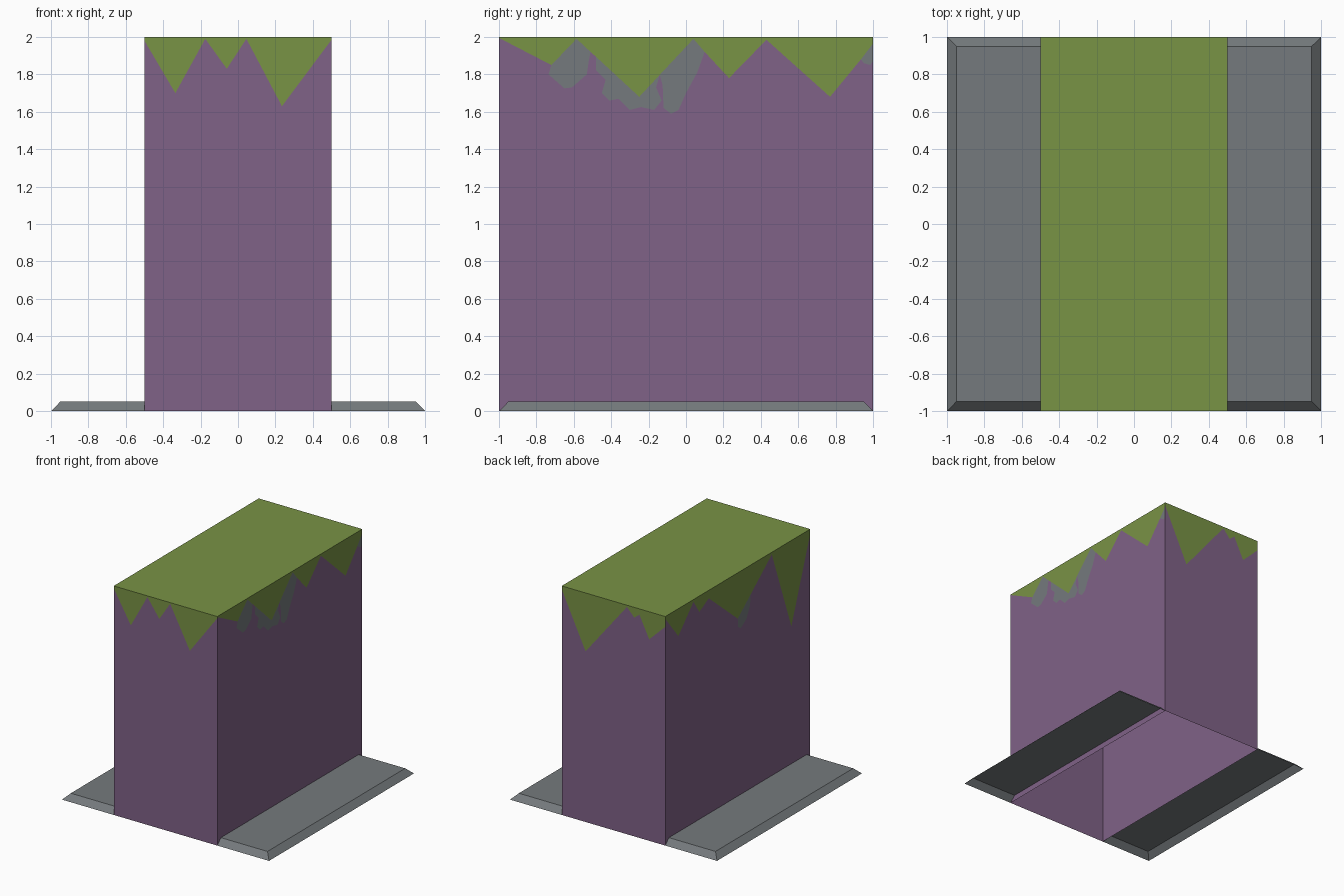
import bpy, bmesh
from mathutils import Vector

if "Cube" in bpy.data.objects:
    bpy.data.objects.remove(bpy.data.objects["Cube"])


def material(name, rgb):
    lin = [((c / 255 + 0.055) / 1.055) ** 2.4 for c in rgb]
    m = bpy.data.materials.new(name)
    m.diffuse_color = (*lin, 1)
    m.use_nodes = True
    m.node_tree.nodes["Principled BSDF"].inputs["Base Color"].default_value = m.diffuse_color
    return m


purple = material("purple_soil", (128, 98, 135))
green = material("moss_green", (121, 147, 69))
grey = material("stone_grey", (117, 122, 125))
PURPLE, GREEN, GREY = 0, 1, 2


def add_face(bm, pts, outward, mat):
    f = bm.faces.new([bm.verts.new(p) for p in pts])
    f.normal_update()
    if f.normal.dot(Vector(outward)) < 0:
        f.normal_flip()
    f.material_index = mat


def finish(bm, name):
    bmesh.ops.remove_doubles(bm, verts=bm.verts, dist=1e-5)
    me = bpy.data.meshes.new(name)
    bm.to_mesh(me)
    bm.free()
    for m in (purple, green, grey):
        me.materials.append(m)
    ob = bpy.data.objects.new(name, me)
    bpy.context.collection.objects.link(ob)
    return ob


def wall(bm, place, outward, drip, patches={}):
    """Green above the drip line, grey patches hanging from it, purple below."""
    u0, u1 = drip[0][0], drip[-1][0]

    def put(pts, mat):
        add_face(bm, [place(u, z) for u, z in pts], outward, mat)

    put(drip + [(u1, 2), (u0, 2)], GREEN)
    edge, i = [], 0
    starts = {a: (b, low) for (a, b), low in patches.items()}
    while i < len(drip):
        edge.append(drip[i])
        if i in starts:
            b, low = starts[i]
            put(drip[i:b + 1] + low[::-1], GREY)
            edge += low
            i = b
        else:
            i += 1
    put(edge + [(u1, 0), (u0, 0)], PURPLE)


# Tall block, open underneath
bm = bmesh.new()
add_face(bm, [(-.5, -1, 2), (.5, -1, 2), (.5, 1, 2), (-.5, 1, 2)], (0, 0, 1), GREEN)

# Front wall
wall(bm, lambda u, z: (u, -1, z), (0, -1, 0),
     [(-.5, 1.98), (-.335, 1.7), (-.175, 1.99), (-.06, 1.83), (.045, 1.99),
      (.235, 1.63), (.5, 1.985)])

# Back wall
wall(bm, lambda u, z: (u, 1, z), (0, 1, 0),
     [(-.5, 1.91), (-.345, 1.76), (-.25, 1.95), (-.2, 1.91), (-.13, 1.985),
      (.27, 1.49), (.5, 1.97)])

# Right wall with stone patches
wall(bm, lambda u, z: (.5, u, z), (1, 0, 0),
     [(-1, 1.995), (-.72, 1.85), (-.585, 1.99), (-.51, 1.92), (-.48, 1.893),
      (-.25, 1.68), (-.14, 1.798), (.04, 1.99), (.1, 1.92), (.23, 1.78),
      (.43, 1.985), (.77, 1.68), (.935, 1.88), (1, 1.965)],
     {(1, 3): [(-.735, 1.8), (-.69, 1.76), (-.65, 1.725), (-.61, 1.73), (-.53, 1.8), (-.52, 1.87)],
      (4, 6): [(-.48, 1.82), (-.43, 1.77), (-.45, 1.7), (-.41, 1.66), (-.36, 1.67),
               (-.3, 1.61), (-.24, 1.625), (-.17, 1.61), (-.13, 1.66), (-.16, 1.73)],
      (6, 8): [(-.125, 1.74), (-.12, 1.62), (-.08, 1.59), (-.04, 1.61), (0, 1.7), (.06, 1.81)],
      (12, 13): [(.95, 1.86), (.985, 1.85), (.999, 1.87)]})

# Left wall with one stone patch
wall(bm, lambda u, z: (-.5, u, z), (-1, 0, 0),
     [(-1, 1.96), (-.74, 1.25), (-.47, 1.98), (-.18, 1.745), (0, 1.6),
      (.4, 1.93), (.53, 1.86), (.61, 1.98), (.82, 1.76), (1, 1.98)],
     {(3, 4): [(-.17, 1.65), (-.12, 1.55), (-.04, 1.5), (0, 1.53)]})
finish(bm, "block")

# Low stone ledges with sloped outer rims, open underneath
for name, s in (("ledge_right", 1), ("ledge_left", -1)):
    bm = bmesh.new()
    low = [(.5 * s, -1, 0), (s, -1, 0), (s, 1, 0), (.5 * s, 1, 0)]
    top = [(.5 * s, -.95, .05), (.95 * s, -.95, .05), (.95 * s, .95, .05), (.5 * s, .95, .05)]
    add_face(bm, top, (0, 0, 1), GREY)
    for i in range(3):
        add_face(bm, [low[i], low[i + 1], top[i + 1], top[i]], (0, 0, 1), GREY)
    finish(bm, name)
